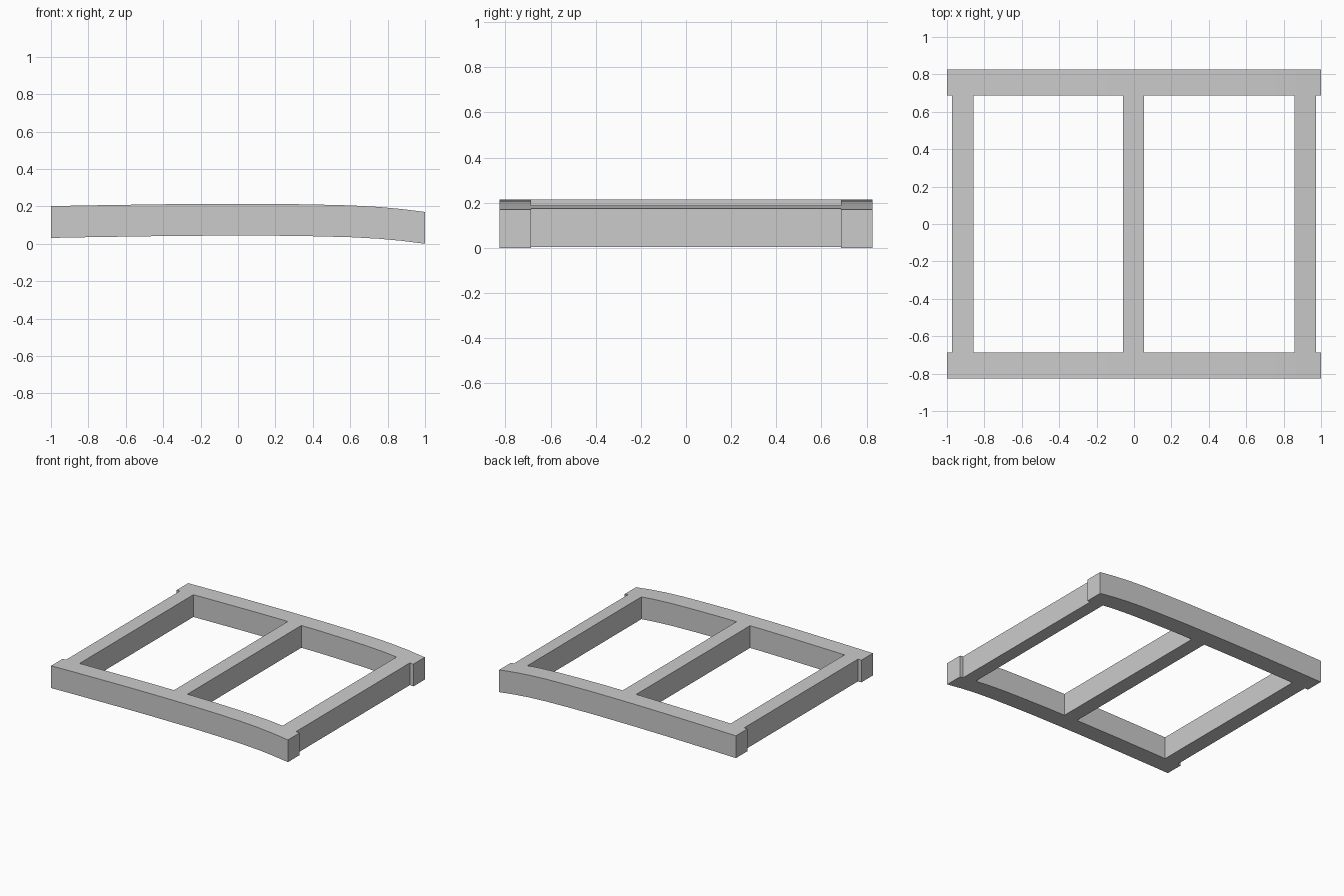
import bpy
import bmesh

if "Cube" in bpy.data.objects:
    bpy.data.objects.remove(bpy.data.objects["Cube"], do_unlink=True)

# Grey paint
grey = bpy.data.materials.new("plain_grey")
grey.use_nodes = True
colour = (0.6, 0.6, 0.6, 1)
grey.diffuse_color = colour
grey.node_tree.nodes["Principled BSDF"].inputs["Base Color"].default_value = colour

# Underside of the shallow bow, as (x, z)
BOW = [(-1, 0.031), (-0.8, 0.035), (-0.4, 0.041), (-0.15, 0.043), (0.2, 0.043),
       (0.4, 0.040), (0.6, 0.035), (0.75, 0.027), (0.87, 0.016), (1, 0)]
THICK = 0.17


def bow_height(x):
    for (xa, za), (xb, zb) in zip(BOW, BOW[1:]):
        if xa <= x <= xb:
            return za + (zb - za) * (x - xa) / (xb - xa)


def bowed_beam(name, x0, x1, y0, y1):
    """Extrude the slice of the bow between x0 and x1 from y0 to y1."""
    xs = [x0] + [x for x, z in BOW if x0 < x < x1] + [x1]
    outline = [(x, bow_height(x)) for x in xs]
    outline += [(x, z + THICK) for x, z in reversed(outline)]
    bm = bmesh.new()
    side = bm.faces.new([bm.verts.new((x, y0, z)) for x, z in outline])
    new = bmesh.ops.extrude_face_region(bm, geom=[side])["geom"]
    moved = [v for v in new if isinstance(v, bmesh.types.BMVert)]
    bmesh.ops.translate(bm, verts=moved, vec=(0, y1 - y0, 0))
    bmesh.ops.recalc_face_normals(bm, faces=bm.faces)
    mesh = bpy.data.meshes.new(name)
    bm.to_mesh(mesh)
    bm.free()
    mesh.materials.append(grey)
    obj = bpy.data.objects.new(name, mesh)
    bpy.context.collection.objects.link(obj)
    return obj


# Long bowed rails at front and back
OUTER, INNER = 0.826, 0.687
bowed_beam("front_rail", -1, 1, -OUTER, -INNER)
bowed_beam("back_rail", -1, 1, INNER, OUTER)

# Cross bars between them
for name, centre in (("right_bar", -0.915), ("middle_bar", -0.003), ("left_bar", 0.915)):
    bowed_beam(name, centre - 0.057, centre + 0.057, -INNER, INNER)
